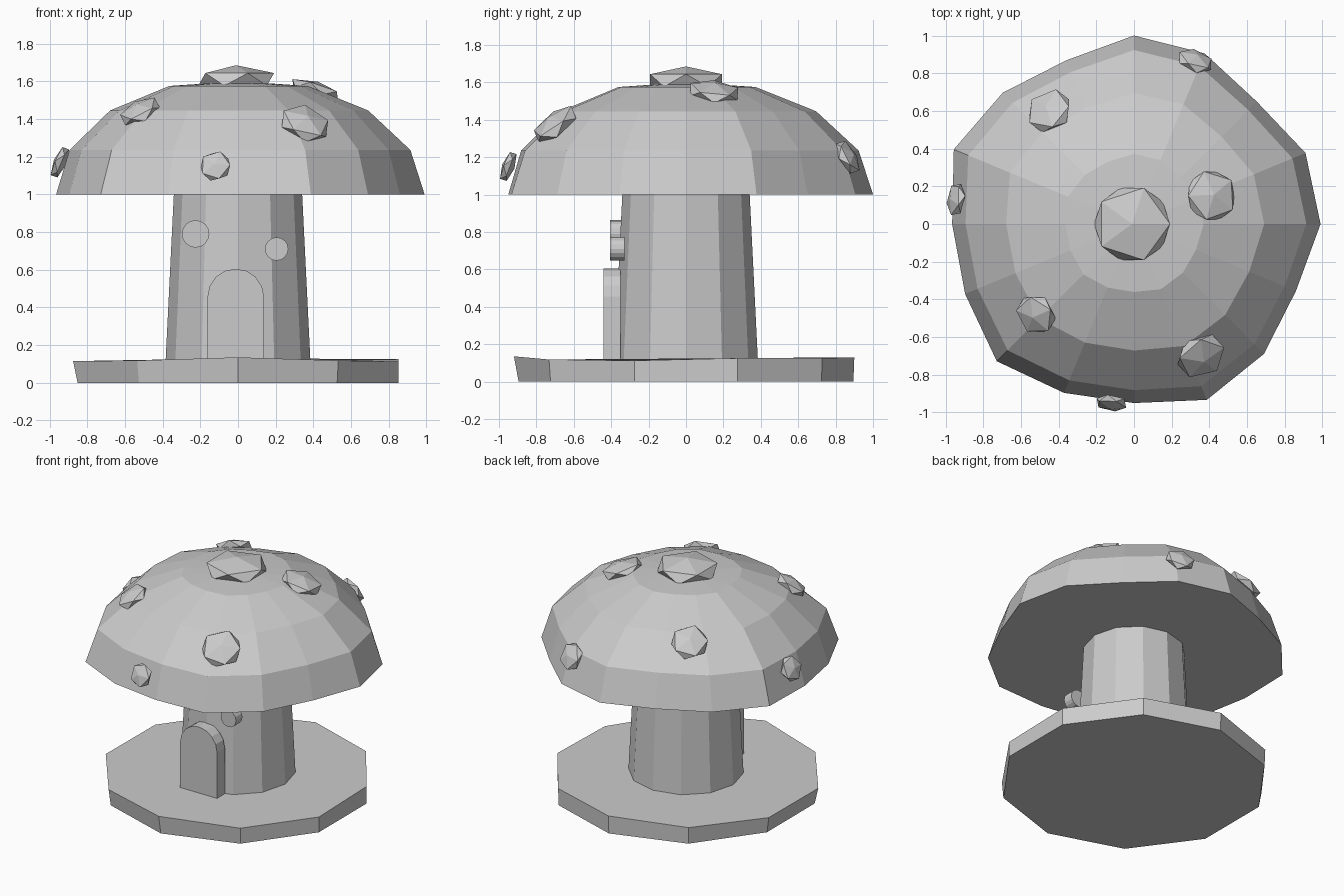
import bpy, bmesh, math
from mathutils import Vector, Matrix

if "Cube" in bpy.data.objects:
    bpy.data.objects.remove(bpy.data.objects["Cube"])


def finish(name, bm):
    bmesh.ops.recalc_face_normals(bm, faces=bm.faces)
    me = bpy.data.meshes.new(name)
    bm.to_mesh(me)
    bm.free()
    ob = bpy.data.objects.new(name, me)
    bpy.context.collection.objects.link(ob)
    return ob


def loft(name, rings, apex=None):
    """Skin closed rings of points, flat bottom, flat or pointed top."""
    bm = bmesh.new()
    vr = [[bm.verts.new(p) for p in r] for r in rings]
    n = len(vr[0])
    for a, b in zip(vr, vr[1:]):
        for i in range(n):
            bm.faces.new((a[i], a[(i + 1) % n], b[(i + 1) % n], b[i]))
    bm.faces.new(vr[0])
    if apex:
        t = bm.verts.new(apex)
        for i in range(n):
            bm.faces.new((vr[-1][i], vr[-1][(i + 1) % n], t))
    else:
        bm.faces.new(vr[-1])
    return finish(name, bm)


def ring(n, radii, z, start=0.0, center=(0, 0)):
    pts = []
    for i in range(n):
        a = start + 2 * math.pi * i / n
        r = radii[i] if isinstance(radii, (list, tuple)) else radii
        zz = z[i] if isinstance(z, (list, tuple)) else z
        pts.append((center[0] + r * math.cos(a), center[1] + r * math.sin(a), zz))
    return pts


def extrude_y(name, outline, y0, y1):
    return loft(name, [[(x, y0, z) for x, z in outline], [(x, y1, z) for x, z in outline]])


# Ground slab, ten slightly uneven sides, starting at the front corner
top_z = [.135, .118, .112, .125, .125, .13, .12, .115, .115, .118]
loft("ground_slab", [ring(10, .895, 0, -math.pi / 2),
                     ring(10, [.92, .905, .895, .895, .9, .9, .9, .915, .92, .91], top_z, -math.pi / 2)])

# Tapered stem
loft("stem", [ring(12, .385, .10), ring(12, .34, 1.01)])

# Cap: uneven low-poly dome
rim = [.99, .985, .92, .98, 1.0, .94, .985, 1.035, .965, .97, 1.03, .97, .95, 1.01, .975, .93]


def cap_ring(k, z, blend):
    return ring(16, [k * (blend * r + (1 - blend) * .98) for r in rim], z)


loft("cap", [cap_ring(1, 1.0, 1), cap_ring(.925, 1.235, .9),
             cap_ring(.70, 1.445, .7), cap_ring(.375, 1.575, .6)], apex=(0, 0, 1.60))


# Spots: flattened icosahedra lying on the cap
def spot(name, pos, radius, thick):
    p = Vector(pos)
    normal = Vector((p.x / .96, p.y / .96, (p.z - 1) * 2.5)).normalized()
    if p.xy.length < .05:
        rot = Matrix.Identity(4)
    else:
        rot = normal.to_track_quat('Z', 'Y').to_matrix().to_4x4()
    bm = bmesh.new()
    bmesh.ops.create_icosphere(bm, subdivisions=1, radius=1)
    bm.transform(Matrix.Translation(p) @ rot @ Matrix.Diagonal((radius, radius, thick, 1)))
    finish(name, bm)


spots = [((-.01, 0, 1.61), .225, .075), ((.41, .15, 1.55), .15, .05),
         ((-.45, .60, 1.41), .135, .05), ((-.945, .13, 1.17), .095, .035),
         ((-.52, -.48, 1.44), .12, .045), ((.355, -.70, 1.375), .145, .055),
         ((-.12, -.95, 1.15), .09, .035), ((.325, .865, 1.20), .105, .04)]
for i, s in enumerate(spots):
    spot("cap_spot_%d" % (i + 1), *s)

# Arched door
arch = [(-.012 + .15 * math.cos(math.pi * i / 8), .455 + .15 * math.sin(math.pi * i / 8)) for i in range(9)]
extrude_y("door", [(-.162, .12), (.138, .12)] + arch, -.44, -.35)

# Round windows
for name, cx, cz, r in (("window_left", -.225, .79, .073), ("window_right", .205, .71, .062)):
    extrude_y(name, [(x, z) for x, z, _ in ring(16, r, 0, 0, (cx, cz))], -.405, -.33)
